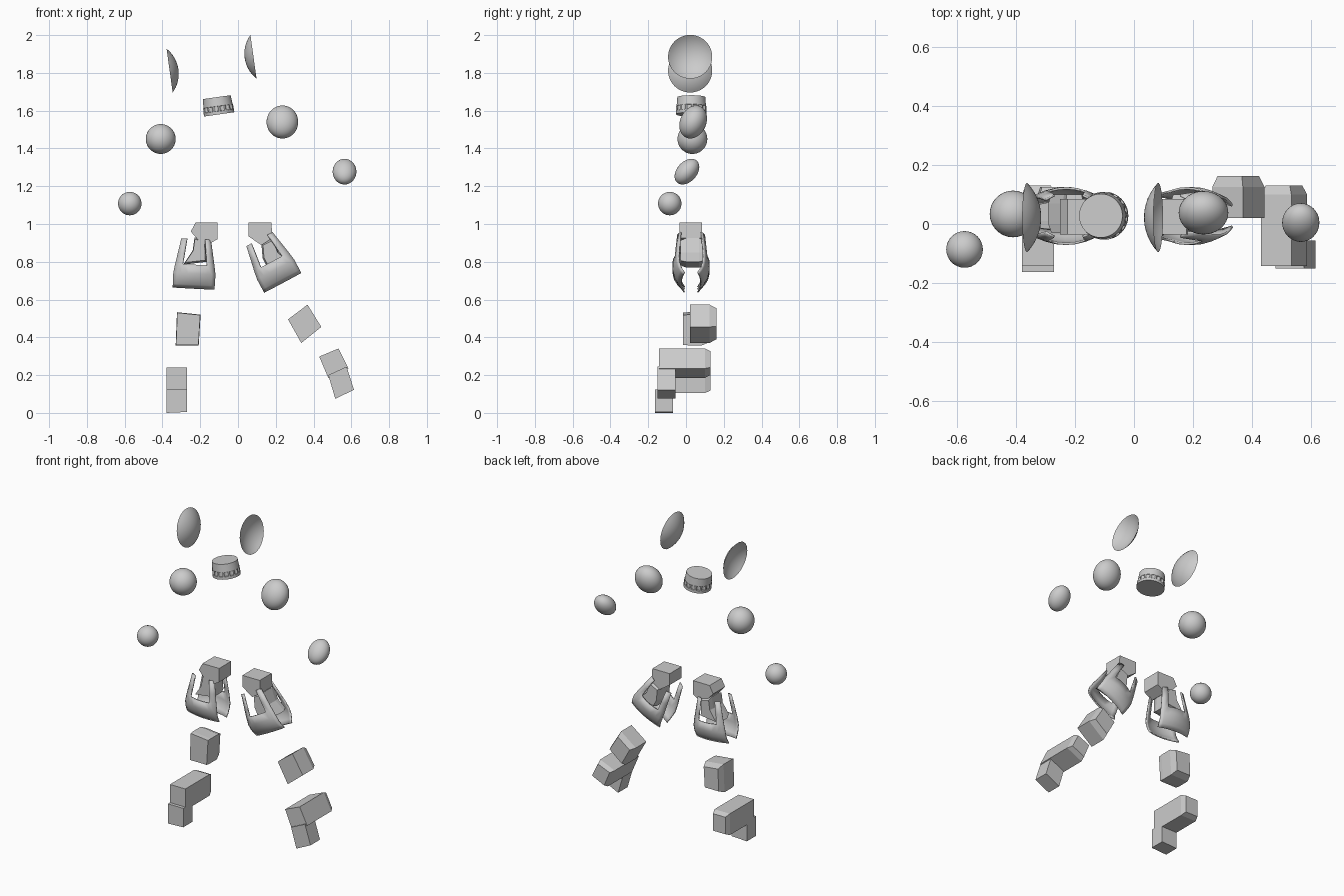
import bpy, bmesh
from math import sin, cos, pi, radians, asin
from mathutils import Vector, Matrix

if "Cube" in bpy.data.objects:
    bpy.data.objects.remove(bpy.data.objects["Cube"])


def finish(name, bm, loc=(0, 0, 0), rot=None, smooth=None):
    bmesh.ops.recalc_face_normals(bm, faces=bm.faces[:])
    me = bpy.data.meshes.new(name)
    bm.to_mesh(me)
    bm.free()
    ob = bpy.data.objects.new(name, me)
    bpy.context.collection.objects.link(ob)
    m = rot.to_4x4() if rot else Matrix.Identity(4)
    ob.matrix_world = Matrix.Translation(loc) @ m
    if smooth:
        bpy.ops.object.select_all(action='DESELECT')
        ob.select_set(True)
        bpy.context.view_layer.objects.active = ob
        bpy.ops.object.shade_smooth_by_angle(angle=radians(smooth))
    return ob


def bridge(bm, a, b):
    n = len(a)
    for i in range(n):
        j = (i + 1) % n
        bm.faces.new((a[i], a[j], b[j], b[i]))


def loft(name, poly, stations):
    """Front outline (x, z) carried along y; stations are (y, scale)."""
    bm = bmesh.new()
    cx = sum(p[0] for p in poly) / len(poly)
    cz = sum(p[1] for p in poly) / len(poly)
    rings = [[bm.verts.new((cx + (x - cx) * s, y, cz + (z - cz) * s)) for x, z in poly]
             for y, s in stations]
    for a, b in zip(rings, rings[1:]):
        bridge(bm, a, b)
    bm.faces.new(rings[0])
    bm.faces.new(rings[-1])
    return finish(name, bm)


def dish(name, loc, direction, a=0.117, d=0.047):
    R = (a * a + d * d) / (2 * d)
    top = asin(a / R)
    bm = bmesh.new()
    n, prev = 40, None
    pole = bm.verts.new((0, 0, d))
    for k in range(1, 9):
        t = top * k / 8
        ring = [bm.verts.new((R * sin(t) * cos(2 * pi * i / n), R * sin(t) * sin(2 * pi * i / n),
                              R * cos(t) - R + d)) for i in range(n)]
        if prev:
            bridge(bm, prev, ring)
        else:
            for i in range(n):
                bm.faces.new((pole, ring[i], ring[(i + 1) % n]))
        prev = ring
    return finish(name, bm, loc, Vector(direction).to_track_quat('Z', 'Y').to_matrix(), 40)


def ball(name, loc, radii, tilt=0):
    bm = bmesh.new()
    bmesh.ops.create_uvsphere(bm, u_segments=32, v_segments=20, radius=1)
    bmesh.ops.scale(bm, vec=radii, verts=bm.verts[:])
    return finish(name, bm, loc, Matrix.Rotation(radians(tilt), 3, 'X'), 60)


# Curved plates cut to a U, hung in front of and behind the hip joint
def skirt_plate(name, loc, tilt, side, length=0.26):
    bm = bmesh.new()
    levels = [(1.0, .70, .85), (.7, .83, .94), (.48, .93, 1.0), (.3, 1.0, 1.0),
              (.18, 1.0, .92), (.08, 1.0, .75), (0, 1.0, .55)]
    us = [-1, -.82, -.62, -.3, 0, .3, .62, .82, 1]
    grid = [[bm.verts.new((u * .11 * sx, side * (.064 + .03 * (1 - u * u)) * sy, t * length))
             for u in us] for t, sx, sy in levels]
    for r in range(len(levels) - 1):
        for c in range(len(us) - 1):
            if r < 2 and 2 <= c <= 5:
                continue
            bm.faces.new((grid[r][c], grid[r][c + 1], grid[r + 1][c + 1], grid[r + 1][c]))
    loose = [v for v in bm.verts if not v.link_faces]
    bmesh.ops.delete(bm, geom=loose, context='VERTS')
    ob = finish(name, bm, loc, Matrix.Rotation(radians(tilt), 3, 'Y'), 35)
    m = ob.modifiers.new("thickness", 'SOLIDIFY')
    m.thickness = .008
    m.offset = 0
    return ob


# Ear dishes, convex sides facing each other
dish("left_ear_dish", (-.362, .022, 1.812), (.99, 0, .138))
dish("right_ear_dish", (.082, .022, 1.885), (-.99, 0, -.138))

# Ribbed neck drum
bm = bmesh.new()
n, prev = 64, None
for z, r, notch in [(-.047, .081, 0), (-.03, .081, 0), (-.029, .081, .006), (-.004, .080, .006),
                    (-.003, .078, 0), (.045, .074, 0)]:
    ring = []
    for i in range(n):
        q = r - (notch if i % 4 > 1 else 0)
        ring.append(bm.verts.new((q * cos(2 * pi * i / n), q * sin(2 * pi * i / n), z)))
    if prev:
        bridge(bm, prev, ring)
    else:
        bm.faces.new(ring)
    prev = ring
bm.faces.new(prev)
finish("neck_drum", bm, (-.106, .028, 1.627), Matrix.Rotation(radians(-8), 3, 'Y'), 30)

# Arm joints
ball("left_shoulder_ball", (-.409, .034, 1.45), (.079, .079, .079))
ball("right_shoulder_ball", (.235, .038, 1.54), (.084, .069, .091), -25)
ball("left_elbow_ball", (-.573, -.086, 1.108), (.062, .062, .062))
ball("right_elbow_ball", (.564, .005, 1.277), (.063, .053, .078), -42)

# Hips: block, twisted column and skirt plates
hip_y = [(-.035, 1), (.085, 1)]
col_y = [(-.03, .85), (0, 1), (.07, 1), (.1, .85)]
loft("left_hip_block", [(-.25, .96), (-.225, 1.007), (-.108, 1.007), (-.108, .92),
                        (-.165, .888), (-.21, .915)], hip_y)
loft("right_hip_block", [(.055, 1.007), (.177, 1.007), (.182, .925), (.124, .888),
                         (.055, .935)], hip_y)
loft("left_hip_column", [(-.23, .93), (-.17, .915), (-.165, .80), (-.29, .785), (-.24, .86)], col_y)
loft("right_hip_column", [(.124, .895), (.185, .925), (.215, .85), (.275, .80),
                          (.155, .77), (.13, .82)], col_y)
for label, loc, tilt in [("left", (-.235, .027, .66), 3), ("right", (.236, .027, .69), -28)]:
    skirt_plate(label + "_front_skirt", loc, tilt, -1)
    skirt_plate(label + "_back_skirt", loc, tilt, 1)

# Knees: boxes with a chamfered back
loft("left_knee", [(-.323, .533), (-.198, .52), (-.208, .358), (-.33, .358)],
     [(-.015, .97), (.01, 1), (.085, 1), (.125, .8)])
loft("right_knee", [(.265, .495), (.368, .573), (.441, .455), (.335, .37)],
     [(.02, 1), (.125, 1), (.162, .8)])

# Feet: long heel prism with a small toe block beneath its front
heel_y = [(-.142, 1), (.1, 1), (.13, .8)]
loft("left_heel", [(-.378, .24), (-.27, .24), (-.27, .105), (-.378, .105)], heel_y)
loft("left_toe", [(-.378, .125), (-.27, .125), (-.27, .005), (-.378, 0)], [(-.163, 1), (-.07, 1)])
loft("right_heel", [(.43, .298), (.532, .341), (.585, .235), (.478, .185)], heel_y)
loft("right_toe", [(.478, .2), (.575, .245), (.614, .122), (.515, .075)], [(-.15, 1), (-.055, 1)])
